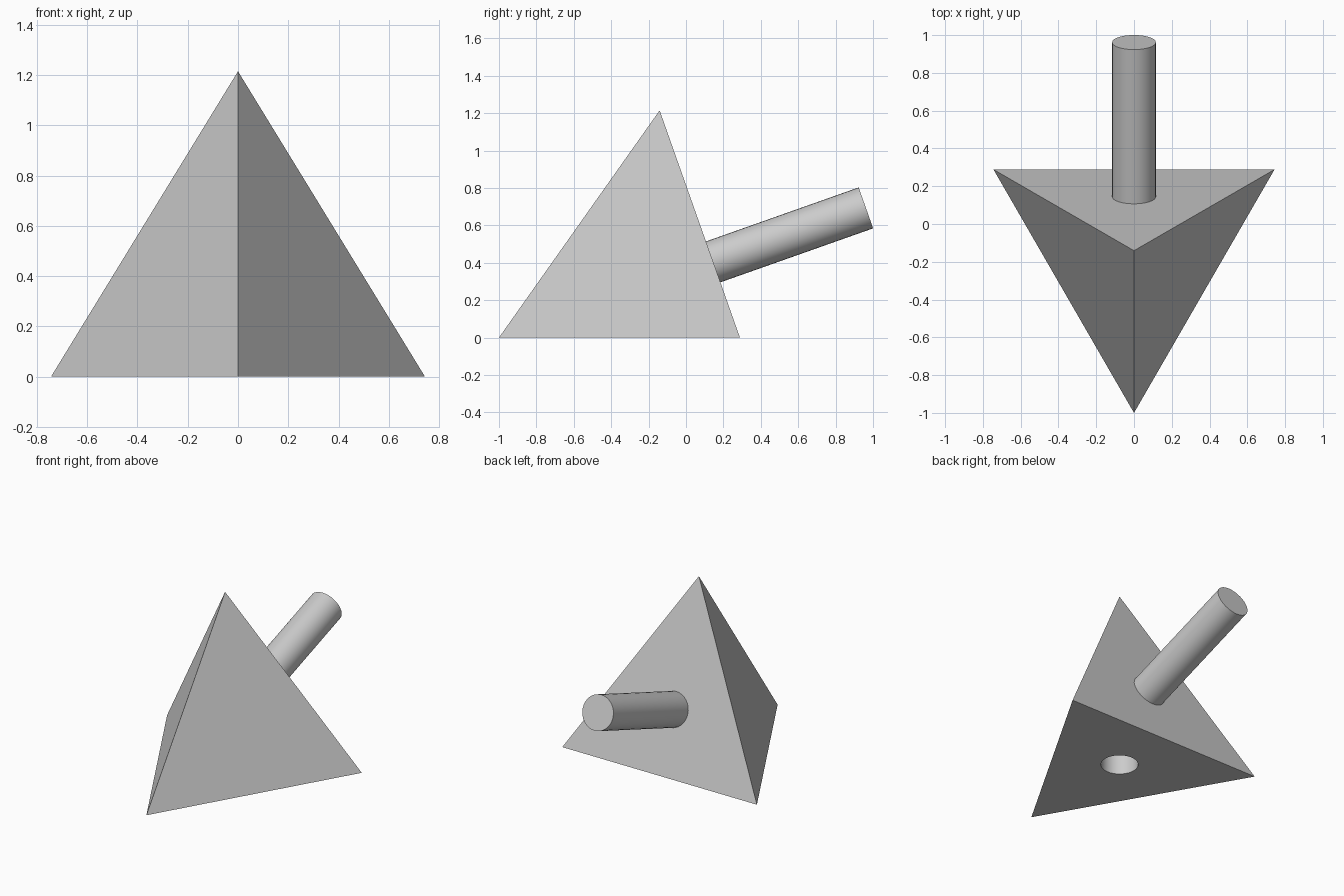
import bpy
import bmesh
from math import cos, sin, radians, sqrt
from mathutils import Vector

default = bpy.data.objects.get("Cube")
if default:
    bpy.data.objects.remove(default, do_unlink=True)

grey = bpy.data.materials.new("light_grey")
grey.use_nodes = True
colour = (0.6, 0.6, 0.6, 1)
grey.diffuse_color = colour
grey.node_tree.nodes["Principled BSDF"].inputs["Base Color"].default_value = colour

# Regular tetrahedron proportions
base_radius = 0.859
height = base_radius * sqrt(2)
centre_y = base_radius - 1
peg_radius, peg_length = 0.116, 0.866
hole_depth = 0.86


def rod(name, start, end, radius):
    """Smooth round rod between two points."""
    axis = end - start
    bpy.ops.mesh.primitive_cylinder_add(
        vertices=32, radius=radius, depth=axis.length, location=(start + end) / 2,
        rotation=axis.to_track_quat("Z", "Y").to_euler())
    obj = bpy.context.object
    obj.name = name
    obj.data.materials.append(grey)
    bpy.ops.object.shade_smooth_by_angle(angle=radians(30))
    return obj


# Pyramid body, one corner pointing to the front
bm = bmesh.new()
corners = [bm.verts.new((base_radius * cos(radians(a)),
                         centre_y + base_radius * sin(radians(a)), 0))
           for a in (-90, 30, 150)]
apex = bm.verts.new((0, centre_y, height))
bm.faces.new(corners)
for i in range(3):
    bm.faces.new((corners[i], corners[(i + 1) % 3], apex))
bmesh.ops.recalc_face_normals(bm, faces=bm.faces)
mesh = bpy.data.meshes.new("pyramid_body")
bm.to_mesh(mesh)
bm.free()
body = bpy.data.objects.new("pyramid_body", mesh)
bpy.context.collection.objects.link(body)
mesh.materials.append(grey)

# Peg standing square on the middle of the back face
normal = Vector((0, sqrt(8) / 3, 1 / 3))
face_centre = Vector((0, centre_y + base_radius / 3, height / 3))
rod("peg", face_centre - normal * 0.01, face_centre + normal * peg_length, peg_radius)

# Matching socket in the underside
cutter = rod("socket_cutter", Vector((0, centre_y, -0.1)),
             Vector((0, centre_y, hole_depth)), peg_radius + 0.001)
cutter.hide_render = True
cut = body.modifiers.new("socket", "BOOLEAN")
cut.operation = "DIFFERENCE"
cut.solver = "EXACT"
cut.object = cutter

# Apply the cut and drop the cutter
bpy.ops.object.select_all(action="DESELECT")
body.select_set(True)
bpy.context.view_layer.objects.active = body
bpy.ops.object.modifier_apply(modifier=cut.name)
bpy.data.objects.remove(cutter, do_unlink=True)
bpy.ops.object.shade_smooth_by_angle(angle=radians(30))
